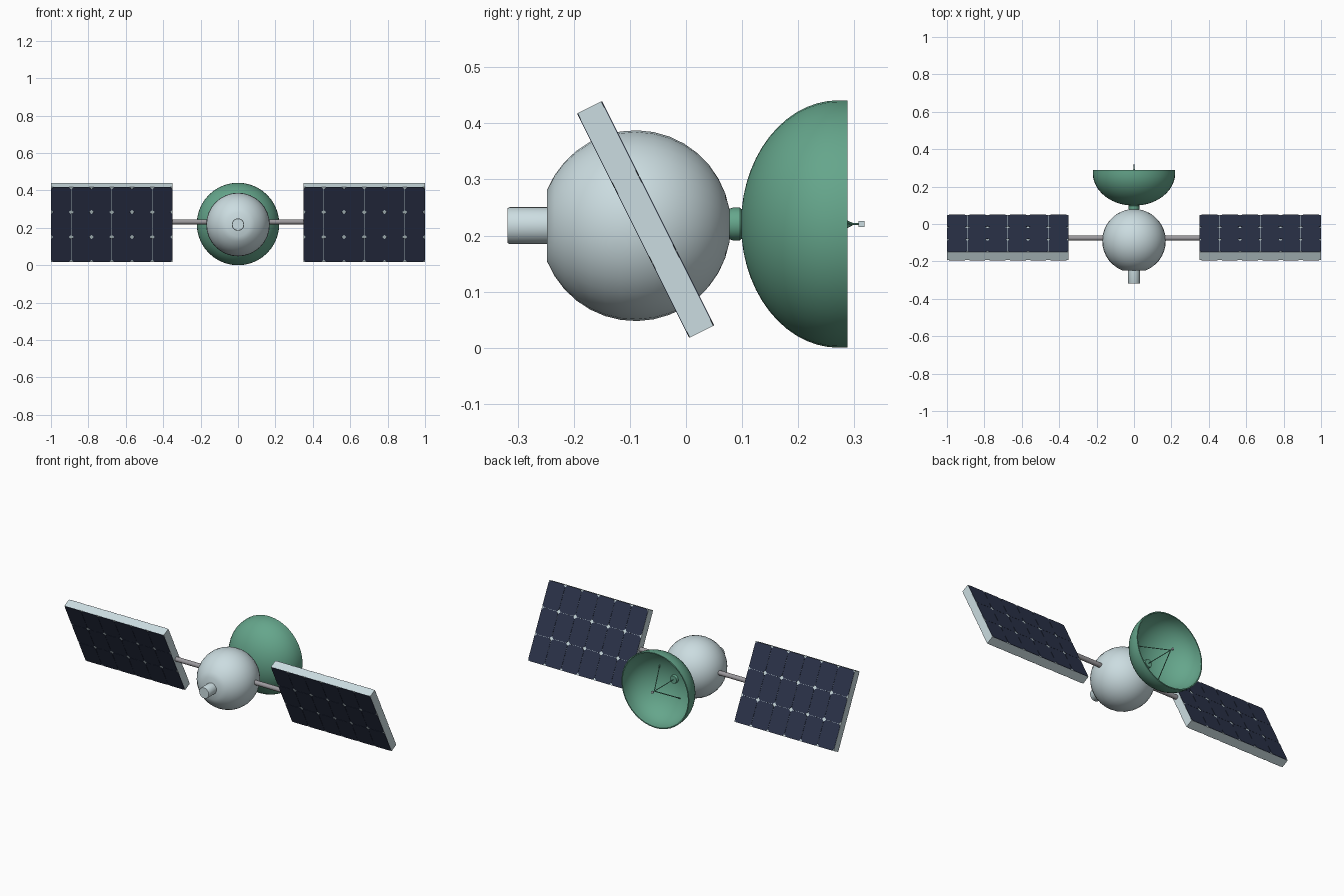
import bpy, bmesh, math
from mathutils import Vector, Matrix

cube = bpy.data.objects.get("Cube")
if cube:
    bpy.data.objects.remove(cube, do_unlink=True)


def material(name, rgb):
    m = bpy.data.materials.new(name)
    m.diffuse_color = (*rgb, 1)
    m.use_nodes = True
    m.node_tree.nodes["Principled BSDF"].inputs["Base Color"].default_value = (*rgb, 1)
    return m


PALE = material("pale blue grey", (0.60, 0.72, 0.75))
GREEN = material("dish green", (0.13, 0.38, 0.26))
NAVY = material("solar navy", (0.025, 0.034, 0.07))
GREY = material("boom grey", (0.33, 0.32, 0.34))


def finish(bm, name, mat, smooth=True):
    bmesh.ops.recalc_face_normals(bm, faces=bm.faces)
    mesh = bpy.data.meshes.new(name)
    bm.to_mesh(mesh)
    bm.free()
    mesh.materials.append(mat)
    ob = bpy.data.objects.new(name, mesh)
    bpy.context.collection.objects.link(ob)
    if smooth:
        bpy.ops.object.select_all(action="DESELECT")
        ob.select_set(True)
        bpy.context.view_layer.objects.active = ob
        bpy.ops.object.shade_smooth_by_angle(angle=math.radians(35))
    return ob


def lathe(name, profile, height, mat, segments=32):
    """Spin (radius, y) points about the y axis at the given height."""
    bm = bmesh.new()
    verts = [bm.verts.new((r, y, height)) for r, y in profile]
    edges = [bm.edges.new(pair) for pair in zip(verts, verts[1:])]
    bmesh.ops.spin(bm, geom=verts + edges, cent=(0, 0, height), axis=(0, 1, 0),
                   angle=2 * math.pi, steps=segments)
    bmesh.ops.remove_doubles(bm, verts=bm.verts, dist=1e-5)
    return finish(bm, name, mat)


def rod(name, start, end, radius, mat, segments=16):
    start, end = Vector(start), Vector(end)
    axis = end - start
    matrix = Matrix.Translation((start + end) / 2) @ axis.to_track_quat("Z", "Y").to_matrix().to_4x4()
    bm = bmesh.new()
    bmesh.ops.create_cone(bm, cap_ends=True, segments=segments, radius1=radius,
                          radius2=radius, depth=axis.length, matrix=matrix)
    return finish(bm, name, mat)


# Round body with a flat front
BODY_Z, BODY_Y, BODY_R = 0.2175, -0.09, 0.17
STEPS = 16
cut = math.radians(158)
arc = [(BODY_R * math.sin(cut * i / STEPS), BODY_Y + BODY_R * math.cos(cut * i / STEPS))
       for i in range(STEPS + 1)]
lathe("body", arc + [(0, arc[-1][1])], BODY_Z, PALE)

# Front nozzle
lathe("nozzle", [(0, -0.318), (0.031, -0.318), (0.033, -0.314), (0.033, -0.235), (0, -0.235)],
      BODY_Z, PALE)

# Dish shell, curved like half an ellipsoid with a short straight rim
DISH_Z, RIM_Y, RIM_R, DEPTH, WALL = 0.2205, 0.288, 0.2205, 0.19, 0.006
angles = [math.pi / 2 * i / 14 for i in range(15)]
outer = [(RIM_R * math.sin(a), 0.272 - (DEPTH - 0.016) * math.cos(a)) for a in angles]
inner = [((RIM_R - WALL) * math.sin(a), 0.272 - (DEPTH - 0.016 - WALL) * math.cos(a)) for a in angles]
lathe("dish", outer + [(RIM_R, RIM_Y), (RIM_R - WALL, RIM_Y)] + inner[::-1], DISH_Z, GREEN, 40)

# Neck between body and dish, with its hub inside the dish
lathe("dish_neck", [(0, 0.07), (0.025, 0.07), (0.029, 0.083), (0.029, 0.096), (0.024, 0.102),
                    (0.022, 0.12), (0, 0.12)], DISH_Z, GREEN, 24)

# Feed antenna: central rod, struts and square tip
apex = Vector((0, 0.296, DISH_Z))
rod("feed_rod", (0, 0.11, DISH_Z), (0, 0.31, DISH_Z), 0.002, GREEN, 8)
for i, angle in enumerate((40, 241)):
    a = math.radians(angle)
    foot = Vector((0.11 * math.cos(a), 0.123, DISH_Z + 0.11 * math.sin(a)))
    rod(f"feed_strut_{i + 1}", foot, apex, 0.0025, GREEN, 8)
bm = bmesh.new()
bmesh.ops.create_cube(bm, size=0.011, matrix=Matrix.Translation((0, 0.3125, DISH_Z)))
finish(bm, "feed_tip", PALE, False)

# Solar wings
WIDTH, LENGTH, THICK, PLATE = 0.65, 0.447, 0.047, 0.0015
COLS, ROWS, GAP, CORNER = 6, 3, 0.0006, 0.012
TILT = math.atan2(1, 2)


def cell_plate(bm, x, z, hw, hl, y0, y1):
    """One solar cell: a thin plate with clipped corners."""
    ring = []
    for sx, sz in ((1, 1), (-1, 1), (-1, -1), (1, -1)):
        pair = [(sx * hw, sz * (hl - CORNER)), (sx * (hw - CORNER), sz * hl)]
        ring += pair if sx == sz else pair[::-1]
    face = bm.faces.new([bm.verts.new((x + px, y0, z + pz)) for px, pz in ring])
    ext = bmesh.ops.extrude_face_region(bm, geom=[face], use_keep_orig=True)
    moved = [v for v in ext["geom"] if isinstance(v, bmesh.types.BMVert)]
    bmesh.ops.translate(bm, verts=moved, vec=(0, y1 - y0, 0))


for side, sign in (("left", 1), ("right", -1)):
    place = Matrix.Translation((sign * 0.675, -0.072, 0.2285)) @ Matrix.Rotation(TILT, 4, "X")

    bm = bmesh.new()
    bmesh.ops.create_cube(bm, size=1, matrix=Matrix.Diagonal((WIDTH, THICK, LENGTH, 1)))
    finish(bm, f"{side}_panel_frame", PALE, False).matrix_world = place

    bm = bmesh.new()
    cw, cl = WIDTH / COLS, LENGTH / ROWS
    for face_sign in (-1, 1):
        y0 = face_sign * THICK / 2
        for c in range(COLS):
            for r in range(ROWS):
                cell_plate(bm, (c + 0.5) * cw - WIDTH / 2, (r + 0.5) * cl - LENGTH / 2,
                           cw / 2 - GAP, cl / 2 - GAP, y0, y0 + face_sign * PLATE)
    finish(bm, f"{side}_solar_cells", NAVY, False).matrix_world = place

    rod(f"{side}_boom", (sign * 0.14, -0.075, 0.232), (sign * 0.36, -0.075, 0.232), 0.0135, GREY)
